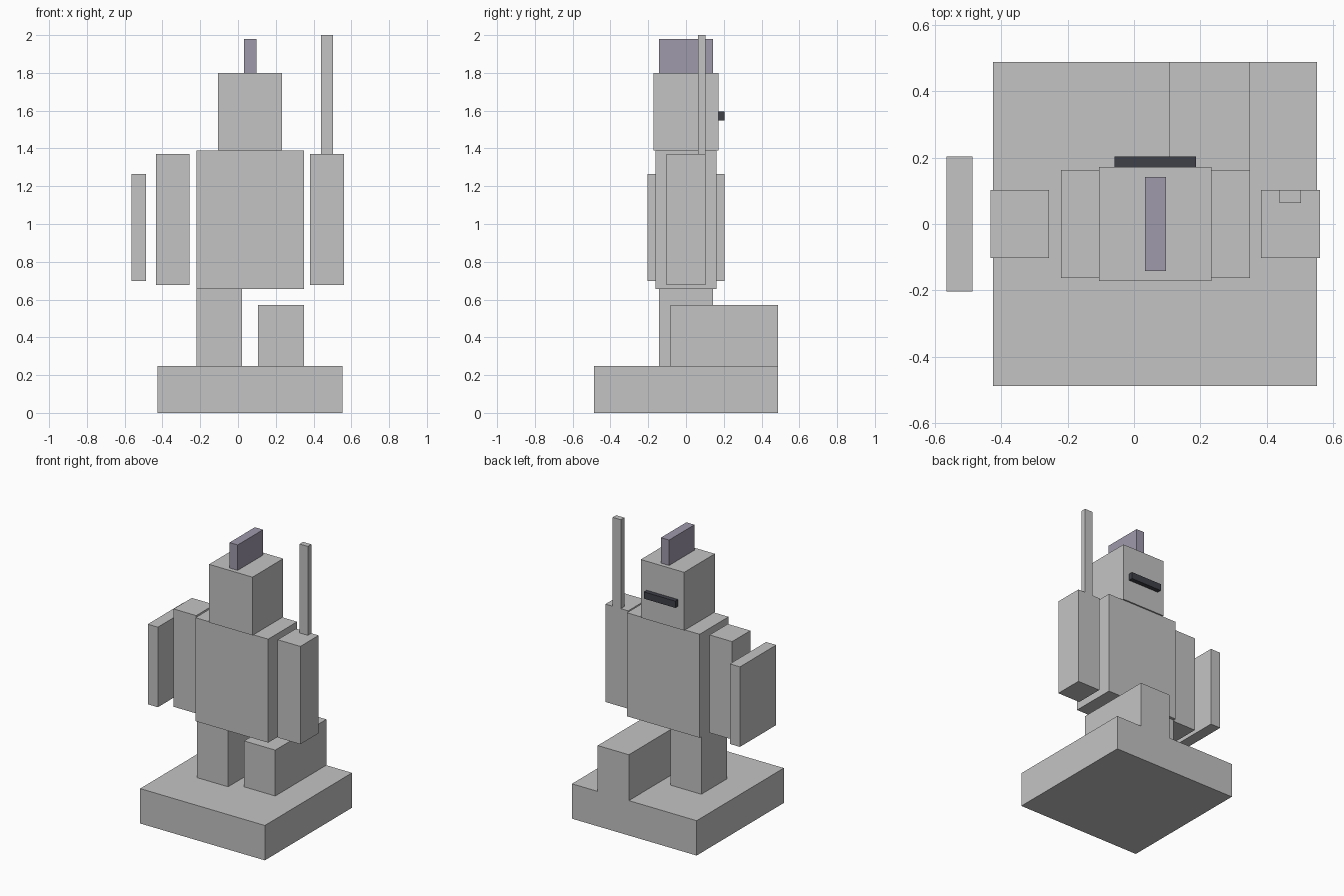
import bpy
import bmesh
from mathutils import Vector

default = bpy.data.objects.get("Cube")
if default:
    bpy.data.objects.remove(default, do_unlink=True)


def material(name, rgb):
    mat = bpy.data.materials.new(name)
    mat.use_nodes = True
    color = (*rgb, 1)
    mat.diffuse_color = color
    mat.node_tree.nodes["Principled BSDF"].inputs["Base Color"].default_value = color
    return mat


stone = material("stone grey", (0.55, 0.55, 0.55))
plume = material("muted violet", (0.35, 0.32, 0.41))
dark = material("dark slate", (0.05, 0.052, 0.066))


def box(name, x, y, z, mat=stone):
    """Flat-faced block spanning the given (low, high) ranges."""
    low, high = (Vector(c) for c in zip(x, y, z))
    bm = bmesh.new()
    bmesh.ops.create_cube(bm, size=1)
    bmesh.ops.scale(bm, vec=high - low, verts=bm.verts)
    bmesh.ops.translate(bm, vec=(low + high) / 2, verts=bm.verts)
    mesh = bpy.data.meshes.new(name)
    bm.to_mesh(mesh)
    bm.free()
    mesh.materials.append(mat)
    obj = bpy.data.objects.new(name, mesh)
    bpy.context.collection.objects.link(obj)
    return obj


def sym(half):
    return (-half, half)


# Heights where stacked parts meet
base_top, hip, neck, crown, shoulder = 0.247, 0.655, 1.388, 1.80, 1.37
torso_x = (-0.22, 0.35)

# Plinth and legs, one leg stepping towards the rear edge
box("base", (-0.425, 0.552), sym(0.488), (0, base_top))
box("standing_leg", (torso_x[0], 0.022), sym(0.142), (base_top, hip))
box("stepping_leg", (0.106, torso_x[1]), (-0.083, 0.488), (base_top, 0.572))

# Body and head
box("torso", torso_x, sym(0.162), (hip, neck))
box("head", (-0.106, 0.234), sym(0.172), (neck, crown))
box("helmet_crest", (0.033, 0.097), sym(0.142), (crown, 1.98), plume)
box("visor", (-0.058, 0.187), (0.172, 0.203), (1.547, 1.595), dark)

# Arms with shield and sword
for side, x in (("right", (-0.433, -0.256)), ("left", (0.382, 0.56))):
    box(side + "_arm", x, sym(0.102), (0.677, shoulder))
box("shield", (-0.565, -0.486), sym(0.203), (0.698, 1.265))
box("sword", (0.439, 0.503), (0.063, 0.102), (shoulder, 2.0))
